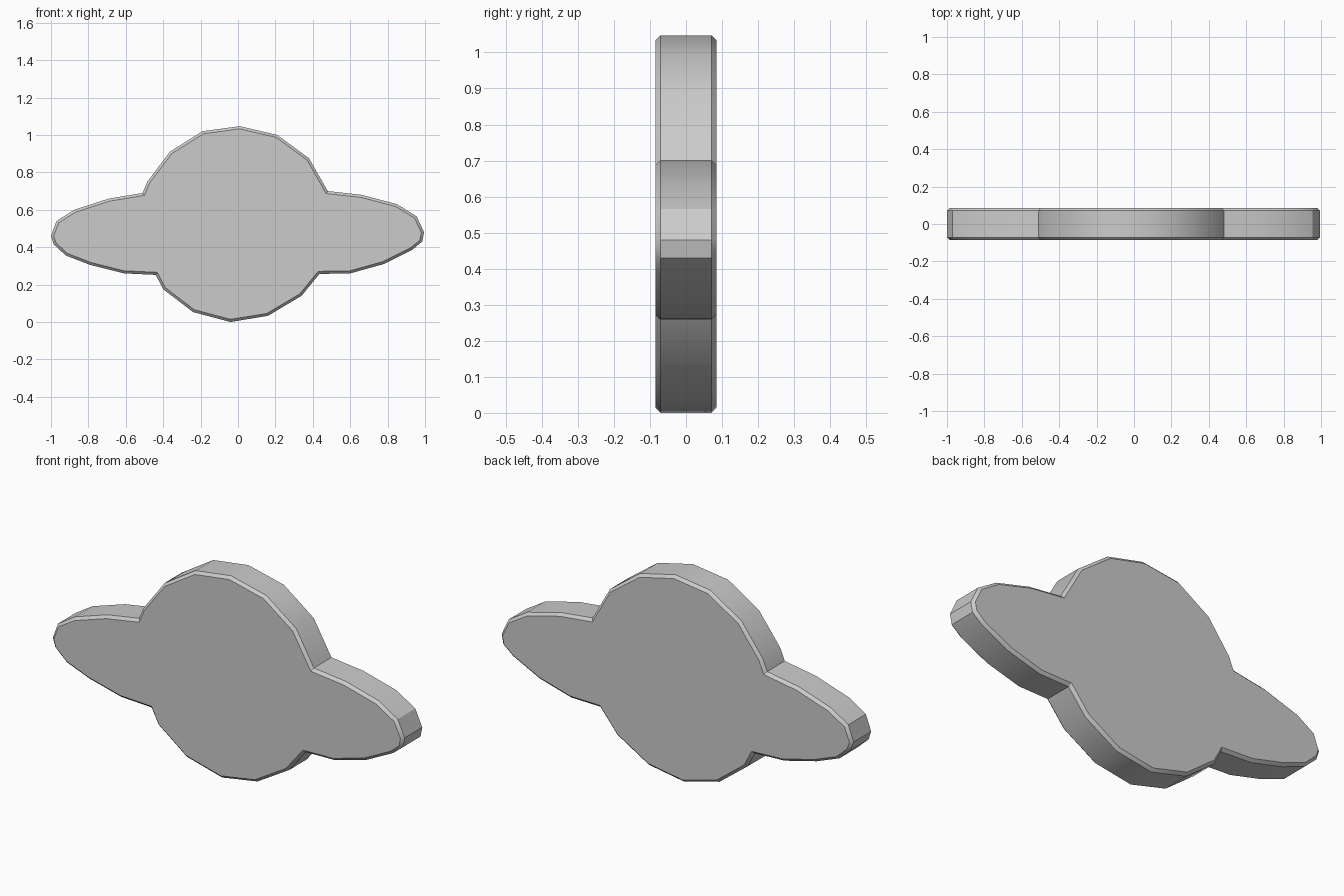
import bpy
import bmesh
import math

cube = bpy.data.objects.get("Cube")
if cube:
    bpy.data.objects.remove(cube, do_unlink=True)

HALF_DEPTH = 0.085
BEVEL = 0.014

# Outline pieces as (x, z), clockwise from the top of the globe
dome_right = [(.01, 1.047), (.21, 1.0), (.38, .875), (.48, .7)]
ring_left = [(.66, .68), (.85, .63), (.955, .565), (.995, .48), (.985, .43),
             (.93, .385), (.78, .31), (.6, .26)]
bowl = [(.435, .257), (.34, .14), (.16, .033), (-.04, 0), (-.24, .053),
        (-.4, .175), (-.44, .252)]
ring_right = [(-.61, .26), (-.79, .305), (-.92, .355), (-.985, .415), (-1, .46),
              (-.97, .54), (-.875, .6), (-.69, .66)]
dome_left = [(-.51, .69), (-.485, .75), (-.365, .91), (-.19, 1.02)]
outline = dome_right + ring_left + bowl + ring_right + dome_left

# Plate: front profile pushed through to the back
bm = bmesh.new()
front = bm.faces.new([bm.verts.new((x, -HALF_DEPTH, z)) for x, z in outline])
pushed = bmesh.ops.extrude_face_region(bm, geom=[front], use_keep_orig=True)
back = [v for v in pushed["geom"] if isinstance(v, bmesh.types.BMVert)]
bmesh.ops.translate(bm, verts=back, vec=(0, 2 * HALF_DEPTH, 0))
bmesh.ops.recalc_face_normals(bm, faces=bm.faces[:])

# Chamfer around both flat faces
rims = [e for e in bm.edges if abs(e.verts[0].co.y - e.verts[1].co.y) < HALF_DEPTH]
bmesh.ops.bevel(bm, geom=rims, offset=BEVEL, segments=1, profile=0.5, affect='EDGES')
bmesh.ops.recalc_face_normals(bm, faces=bm.faces[:])

mesh = bpy.data.meshes.new("ringed_planet_plate")
bm.to_mesh(mesh)
bm.free()
plate = bpy.data.objects.new("ringed_planet_plate", mesh)
bpy.context.collection.objects.link(plate)

# Plain grey finish
grey = bpy.data.materials.new("light_grey")
grey.use_nodes = True
colour = (0.6, 0.6, 0.6, 1)
grey.diffuse_color = colour
grey.node_tree.nodes["Principled BSDF"].inputs["Base Color"].default_value = colour
mesh.materials.append(grey)

# Smooth rim, crisp chamfers
bpy.ops.object.select_all(action='DESELECT')
plate.select_set(True)
bpy.context.view_layer.objects.active = plate
bpy.ops.object.shade_smooth_by_angle(angle=math.radians(32))
